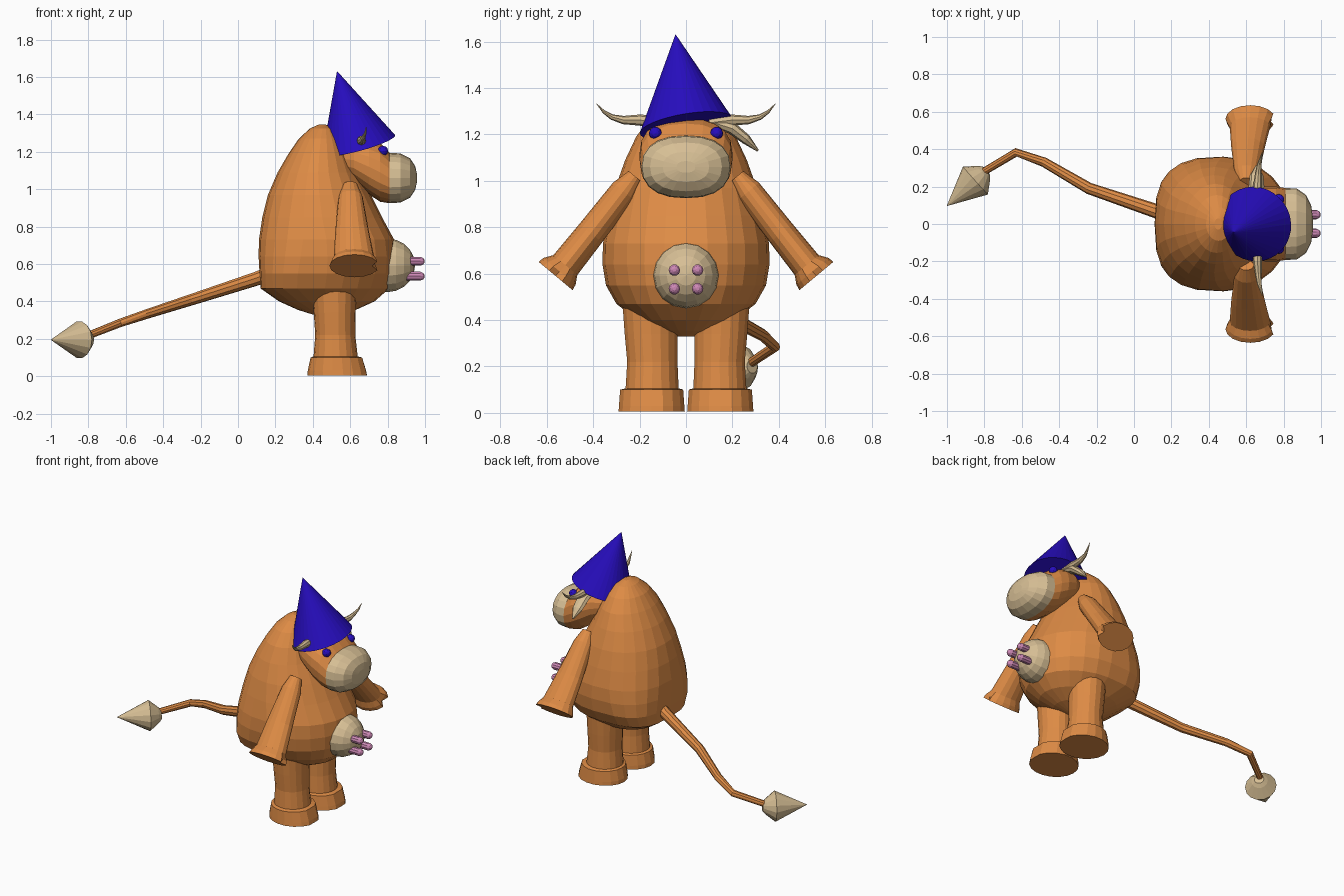
import bpy, bmesh, math
from mathutils import Vector


def material(name, rgb):
    m = bpy.data.materials.new(name)
    m.diffuse_color = (*rgb, 1)
    return m


ORANGE = material("orange hide", (0.73, 0.26, 0.06))
TAN = material("tan skin", (0.68, 0.52, 0.30))
BLUE = material("deep blue", (0.02, 0.004, 0.52))
PINK = material("pink", (0.62, 0.25, 0.47))

X, Y, Z = Vector((1, 0, 0)), Vector((0, 1, 0)), Vector((0, 0, 1))


def finish(name, bm, *mats):
    bmesh.ops.recalc_face_normals(bm, faces=bm.faces)
    me = bpy.data.meshes.new(name)
    bm.to_mesh(me)
    bm.free()
    for m in mats:
        me.materials.append(m)
    ob = bpy.data.objects.new(name, me)
    bpy.context.collection.objects.link(ob)
    return ob


def spow(v, e):
    return math.copysign(abs(v) ** e, v)


def ring(c, u, v, ru, rv, n, e_front=1, e_back=1, notch=1):
    """Superelliptic section; notch pulls in the point facing +u."""
    pts = []
    for i in range(n):
        a = 2 * math.pi * i / n
        co, si = math.cos(a), math.sin(a)
        e = e_front if co > 0 else e_back
        k = notch if i == 0 else 1
        pts.append(Vector(c) + k * u * ru * spow(co, e) + v * rv * spow(si, e))
    return pts


def loft(name, rings, *mats, rule=None):
    bm = bmesh.new()
    rows = [[bm.verts.new(p) for p in r] for r in rings]
    n = len(rows[0])
    for a, b in zip(rows, rows[1:]):
        for i in range(n):
            j = (i + 1) % n
            bm.faces.new((a[i], a[j], b[j], b[i]))
    bm.faces.new(rows[0])
    bm.faces.new(rows[-1])
    if rule:
        for f in bm.faces:
            f.material_index = rule(f.calc_center_median())
    return finish(name, bm, *mats)


def tube(name, path, mat, n=10):
    """Round tube along (point, radius) pairs."""
    pts = [Vector(p) for p, r in path]
    rings = []
    for i, (p, r) in enumerate(path):
        t = (pts[min(i + 1, len(pts) - 1)] - pts[max(i - 1, 0)]).normalized()
        ref = Z if abs(t.z) < 0.9 else X
        u = t.cross(ref).normalized()
        rings.append(ring(p, u, t.cross(u), r, r, n))
    return loft(name, rings, mat)


def ball(name, c, r, mat, n=12, rows=8):
    """Ellipsoid with its poles on the x axis."""
    bm = bmesh.new()
    bmesh.ops.create_uvsphere(bm, u_segments=n, v_segments=rows, radius=1)
    for v in bm.verts:
        x, y, z = v.co
        v.co = (c[0] + z * r[0], c[1] + y * r[1], c[2] + x * r[2])
    return finish(name, bm, mat)


# Body: z, back x, front x, half width, squareness of the back
body = [(0.33, 0.40, 0.54, 0.05, 1), (0.355, 0.32, 0.63, 0.13, 0.9),
        (0.40, 0.22, 0.73, 0.21, 0.75), (0.47, 0.12, 0.81, 0.30, 0.62),
        (0.55, 0.115, 0.838, 0.345, 0.62), (0.64, 0.11, 0.845, 0.36, 0.7),
        (0.73, 0.112, 0.835, 0.358, 0.78), (0.85, 0.13, 0.77, 0.335, 0.88),
        (0.97, 0.16, 0.71, 0.305, 0.95), (1.09, 0.212, 0.645, 0.262, 1),
        (1.19, 0.27, 0.60, 0.215, 1), (1.27, 0.325, 0.56, 0.155, 1),
        (1.325, 0.385, 0.52, 0.09, 1), (1.345, 0.43, 0.47, 0.03, 1)]
loft("body", [ring(((a + b) / 2, 0, z), X, Y, (b - a) / 2, w, 24, 1, e)
              for z, a, b, w, e in body], ORANGE)

# Head and muzzle: x, centre z, half height, half width
head = [(0.50, 1.17, 0.07, 0.10), (0.62, 1.155, 0.115, 0.18),
        (0.70, 1.12, 0.148, 0.20), (0.76, 1.09, 0.157, 0.20),
        (0.81, 1.06, 0.135, 0.192), (0.87, 1.06, 0.131, 0.19),
        (0.92, 1.06, 0.105, 0.155), (0.947, 1.06, 0.065, 0.10),
        (0.956, 1.06, 0.025, 0.04)]
loft("head", [ring((x, 0, z), Y, Z, w, h, 20, 0.85, 0.85) for x, z, h, w in head],
     ORANGE, TAN, rule=lambda c: int(c.x > 0.8))

# Pointed hat, tilted back and to one side
centre, apex = Vector((0.645, 0, 1.237)), Vector((0.53, -0.045, 1.63))
axis = Vector((-0.27, -0.17, 1)).normalized()
u = Y.cross(axis).normalized()
v = axis.cross(u)
loft("hat", [ring(centre, u, v, 0.202, 0.202, 32),
             ring(apex, u, v, 0.001, 0.001, 32)], BLUE)

for s, side in ((-1, "right"), (1, "left")):
    ball(side + "_eye", (0.775, s * 0.132, 1.205), (0.028, 0.028, 0.028), BLUE, 10, 6)

    tube(side + "_horn", [((0.66, s * 0.10, 1.25), 0.028), ((0.66, s * 0.20, 1.262), 0.024),
                          ((0.665, s * 0.27, 1.262), 0.018), ((0.67, s * 0.32, 1.275), 0.012),
                          ((0.68, s * 0.355, 1.298), 0.007), ((0.685, s * 0.385, 1.332), 0.001)],
         TAN, 8)

    # Arm with a flared cloven hoof
    across = Vector((0, s * 0.77, 0.64))
    arm = [(0.60, 0.22, 1.02, 0.04, 0.035, 1), (0.602, 0.27, 0.955, 0.065, 0.058, 1),
           (0.61, 0.41, 0.775, 0.09, 0.063, 1), (0.62, 0.52, 0.637, 0.108, 0.067, 1),
           (0.622, 0.545, 0.61, 0.125, 0.09, 0.85), (0.622, 0.562, 0.59, 0.133, 0.095, 0.72)]
    loft(side + "_arm", [ring((x, s * y, z), X, across, rx, rv, 16, notch=k)
                         for x, y, z, rx, rv, k in arm], ORANGE)

    # Leg with a wider cloven foot
    leg = [(0.005, 0.535, 0.148, 0.163, 0.145, 0.95), (0.03, 0.533, 0.148, 0.16, 0.143, 0.95),
           (0.10, 0.53, 0.148, 0.142, 0.138, 0.93), (0.106, 0.522, 0.146, 0.118, 0.116, 1),
           (0.22, 0.52, 0.145, 0.107, 0.110, 1), (0.34, 0.517, 0.150, 0.112, 0.116, 1),
           (0.45, 0.515, 0.152, 0.118, 0.122, 1), (0.54, 0.51, 0.152, 0.09, 0.1, 1)]
    loft(side + "_leg", [ring((x, s * y, z), X, Y, rx, ry, 18, notch=k)
                         for z, x, y, rx, ry, k in leg], ORANGE)

# Single drooping ear
ear = [(0.12, 1.25, 0.03, 0.02), (0.20, 1.225, 0.042, 0.026),
       (0.26, 1.178, 0.036, 0.022), (0.31, 1.13, 0.006, 0.005)]
loft("left_ear", [ring((0.655, y, z), X, Vector((0, 0.6, 0.8)), a, b, 8)
                  for y, z, a, b in ear], TAN)

# Udder and teats
ball("udder", (0.80, 0, 0.593), (0.147, 0.142, 0.143), TAN, 16, 10)
for y in (-0.05, 0.05):
    for z in (0.535, 0.615):
        tube("teat", [((0.89, y, z), 0.025), ((0.975, y, z), 0.025),
                      ((0.99, y, z), 0.018), ((0.997, y, z), 0.007)], PINK)

# Tail with a pointed tuft
tube("tail", [((0.18, 0.05, 0.55), 0.042), ((0.10, 0.075, 0.522), 0.038),
              ((-0.24, 0.19, 0.412), 0.031), ((-0.48, 0.33, 0.335), 0.026),
              ((-0.63, 0.383, 0.285), 0.023), ((-0.82, 0.27, 0.21), 0.02)], ORANGE)
tube("tail_tuft", [((-0.79, 0.285, 0.2), 0.03), ((-0.805, 0.272, 0.198), 0.052),
                   ((-0.848, 0.232, 0.195), 0.1), ((-1.0, 0.097, 0.195), 0.001)], TAN, 14)
